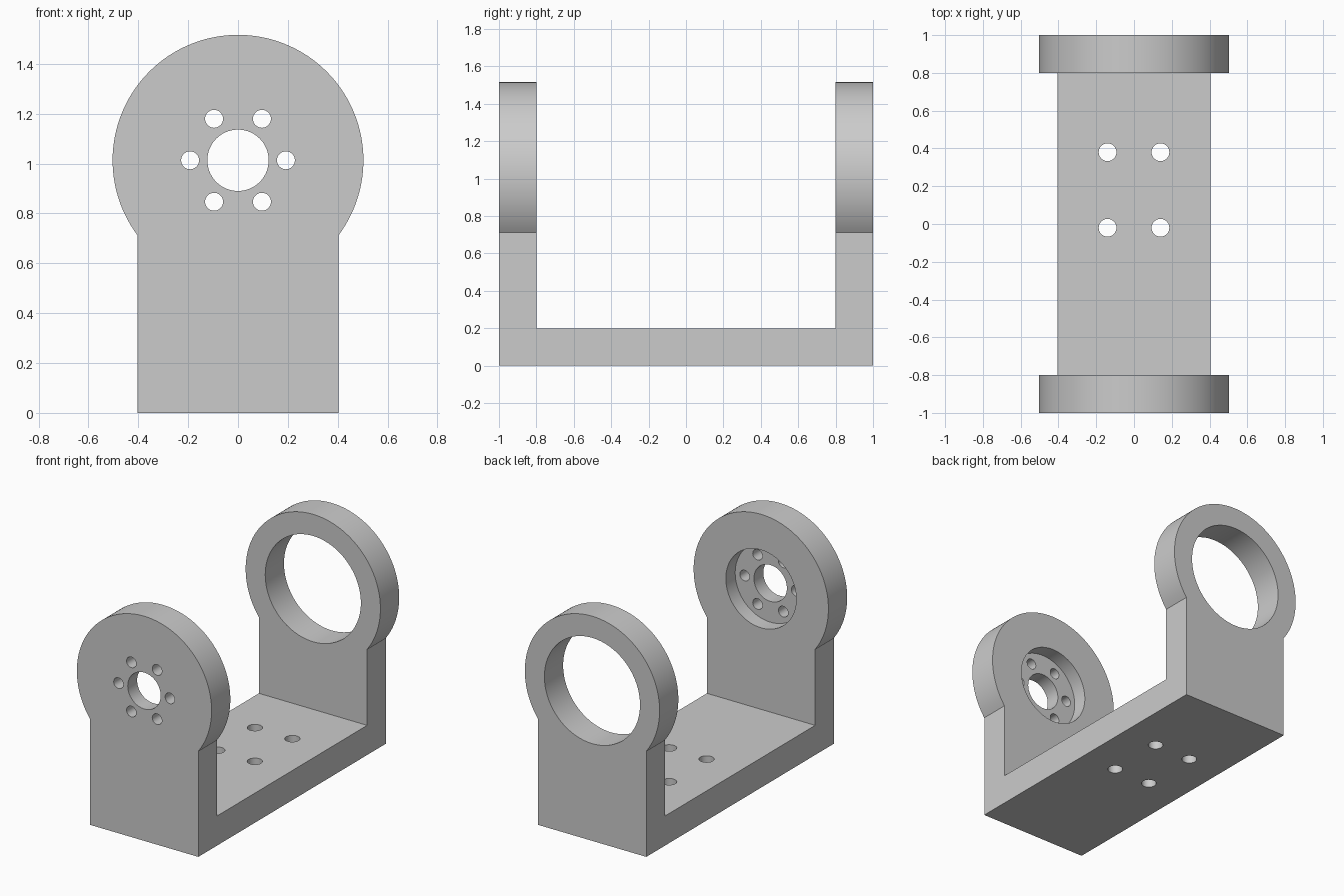
import bpy, bmesh, math
from mathutils import Matrix, Vector

cube = bpy.data.objects.get("Cube")
if cube:
    bpy.data.objects.remove(cube, do_unlink=True)

HALF_W = 0.404               # half width of base and arms
AXIS_Z, HEAD_R = 1.013, 0.503  # bearing axis height, round head radius
THICK = 0.2                  # plate thickness

grey = bpy.data.materials.new("plain grey")
grey.use_nodes = True
grey.diffuse_color = (0.6, 0.6, 0.6, 1)
grey.node_tree.nodes["Principled BSDF"].inputs["Base Color"].default_value = (0.6, 0.6, 0.6, 1)


def make_object(name, bm):
    bmesh.ops.recalc_face_normals(bm, faces=bm.faces)
    mesh = bpy.data.meshes.new(name)
    bm.to_mesh(mesh)
    bm.free()
    mesh.materials.append(grey)
    obj = bpy.data.objects.new(name, mesh)
    bpy.context.collection.objects.link(obj)
    return obj


def cylinder(name, start, end, radius, segments):
    a, b = Vector(start), Vector(end)
    turn = (b - a).to_track_quat('Z', 'Y').to_matrix().to_4x4()
    bm = bmesh.new()
    bmesh.ops.create_cone(bm, cap_ends=True, segments=segments, radius1=radius, radius2=radius,
                          depth=(b - a).length, matrix=Matrix.Translation((a + b) / 2) @ turn)
    return make_object(name, bm)


def cut(target, cutter):
    mod = target.modifiers.new("cut", 'BOOLEAN')
    mod.operation, mod.solver, mod.object = 'DIFFERENCE', 'EXACT', cutter
    bpy.ops.object.modifier_apply(modifier=mod.name)
    bpy.data.objects.remove(cutter, do_unlink=True)


# Keyhole-shaped outline swept along the whole length
a0 = -math.acos(HALF_W / HEAD_R)
steps = 96
outline = [(-HALF_W, 0), (HALF_W, 0)]
for i in range(steps + 1):
    a = a0 + (math.pi - 2 * a0) * i / steps
    outline.append((HEAD_R * math.cos(a), AXIS_Z + HEAD_R * math.sin(a)))
bm = bmesh.new()
face = bm.faces.new([bm.verts.new((x, -1, z)) for x, z in outline])
swept = bmesh.ops.extrude_face_region(bm, geom=[face])
bmesh.ops.translate(bm, vec=(0, 2, 0), verts=[g for g in swept["geom"] if isinstance(g, bmesh.types.BMVert)])
bracket = make_object("bracket", bm)
bpy.ops.object.select_all(action='DESELECT')
bracket.select_set(True)
bpy.context.view_layer.objects.active = bracket

# Gap between the two arms
bm = bmesh.new()
bmesh.ops.create_cube(bm, size=1, matrix=Matrix.Translation((0, 0, THICK + 1))
                      @ Matrix.Diagonal((2, 2 - 2 * THICK, 2, 1)))
cut(bracket, make_object("gap_cutter", bm))

# Back arm: large bearing hole
cut(bracket, cylinder("bearing_cutter", (0, 0.7, AXIS_Z), (0, 1.1, AXIS_Z), 0.357, 96))

# Front arm: inner recess, shaft hole and ring of bolt holes
cut(bracket, cylinder("recess_cutter", (0, -0.9, AXIS_Z), (0, -0.7, AXIS_Z), 0.263, 80))
cut(bracket, cylinder("shaft_cutter", (0, -1.1, AXIS_Z), (0, -0.75, AXIS_Z), 0.123, 64))
for i in range(6):
    a = i * math.pi / 3
    x, z = 0.192 * math.cos(a), AXIS_Z + 0.192 * math.sin(a)
    cut(bracket, cylinder("bolt_cutter", (x, -1.1, z), (x, -0.75, z), 0.036, 32))

# Base: four mounting holes
for x in (-0.14, 0.14):
    for y in (-0.02, 0.38):
        cut(bracket, cylinder("mount_cutter", (x, y, -0.1), (x, y, 0.3), 0.047, 32))

bpy.ops.object.shade_smooth_by_angle(angle=math.radians(25))
